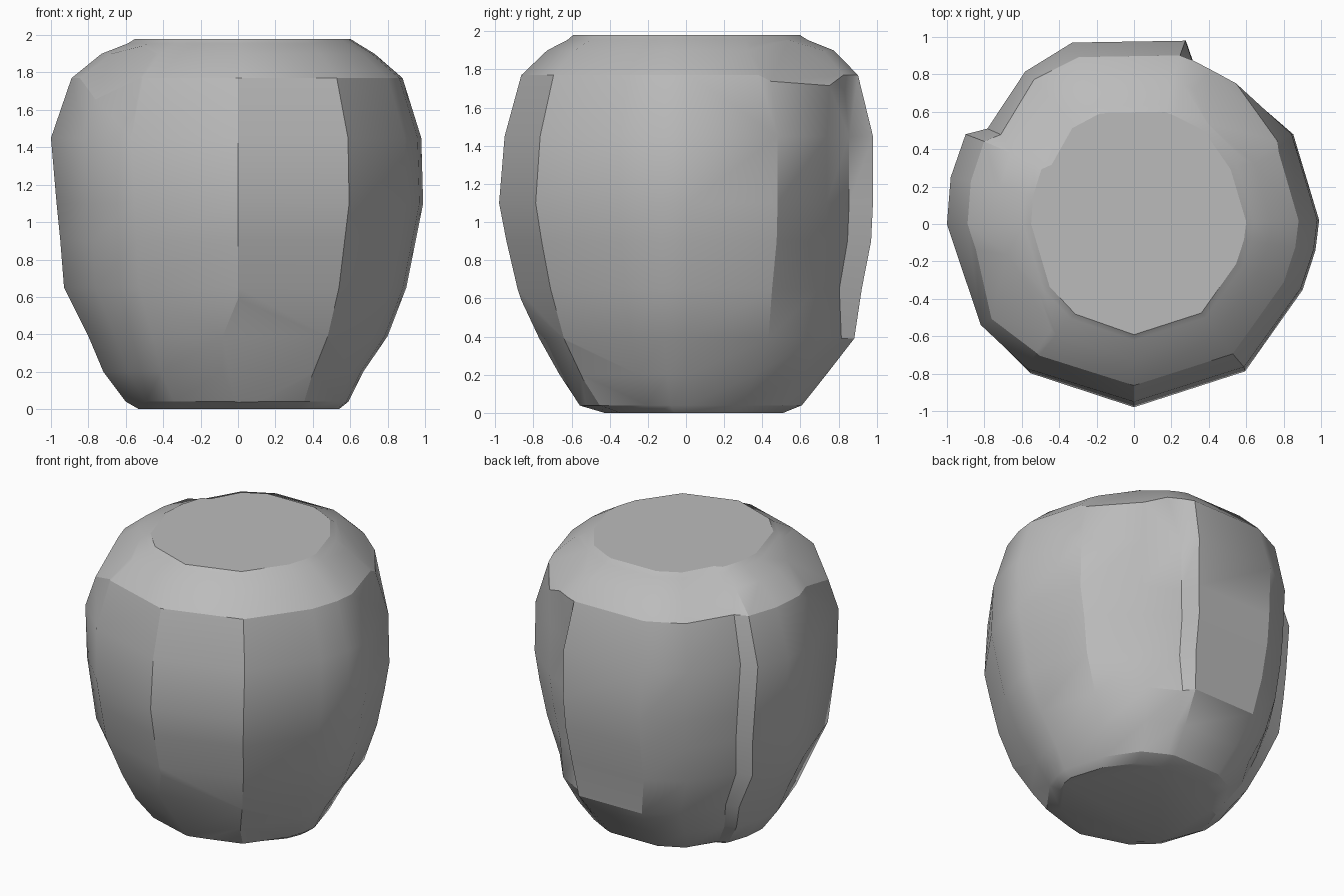
import bpy
import bmesh
import math
from mathutils import Vector

default_cube = bpy.data.objects.get("Cube")
if default_cube:
    bpy.data.objects.remove(default_cube, do_unlink=True)

# One plain stone colour
stone = bpy.data.materials.new("stone_grey")
stone.use_nodes = True
grey = (0.5, 0.5, 0.5, 1.0)
stone.diffuse_color = grey
stone.node_tree.nodes["Principled BSDF"].inputs["Base Color"].default_value = grey

# Irregular outline at the widest: x, y, and how deep a cleft sinks there
outline = [(0, -.97, 0), (.6, -.78, 0), (.91, -.35, 0), (.98, -.14, 0), (1, .02, 0),
           (.86, .48, 0), (.62, .82, .1), (.36, .95, .1), (.28, .98, 0), (-.33, .97, 0),
           (-.6, .84, .03), (-.8, .52, .02), (-.9, .48, 0), (-.98, .25, 0),
           (-1, 0, 0), (-.82, -.55, 0), (-.57, -.79, 0)]

# Height, then reach to right, left, front and back
rings = [(0, .53, .54, .44, .52),
         (.04, .60, .59, .58, .62),
         (.2, .72, .67, .71, .75),
         (.39, .80, .80, .82, .90),
         (.65, .93, .90, .91, .94),
         (.9, .95, .95, .97, .99),
         (1.1, .97, .99, 1.01, 1),
         (1.45, 1, .98, .98, 1),
         (1.77, .89, .88, .89, .92),
         (1.9, .73, .73, .75, .79),
         (1.955, .59, .64, .64, .65),
         (1.98, .55, .60, .61, .61)]


def ring_point(point, ring):
    x, y, cleft = point
    z, right, left, front, back = ring
    inset = 1 - cleft * max(0, min(1, (z - .2) / .4, (1.77 - z) / .3))
    return Vector((x * inset * (left if x > 0 else right),
                   y * inset * (back if y > 0 else front), z))


def cut_facet(bm, point, normal):
    """Chip a flat facet off the stone and close the cut."""
    geometry = bm.verts[:] + bm.edges[:] + bm.faces[:]
    result = bmesh.ops.bisect_plane(bm, geom=geometry, dist=0.0001, plane_co=point,
                                    plane_no=Vector(normal).normalized(), clear_outer=True)
    edges = [e for e in result["geom_cut"] if isinstance(e, bmesh.types.BMEdge)]
    bmesh.ops.holes_fill(bm, edges=[e for e in edges if e.is_boundary], sides=0)


# Boulder body lofted between the rings
bm = bmesh.new()
loops = [[bm.verts.new(ring_point(p, ring)) for p in outline] for ring in rings]
for low, high in zip(loops, loops[1:]):
    for i in range(len(outline)):
        j = (i + 1) % len(outline)
        bm.faces.new((low[i], low[j], high[j], high[i]))
bm.faces.new(reversed(loops[0]))
bm.faces.new(loops[-1])

# Chipped facets around the foot and shoulder
cut_facet(bm, (.1, -.53, .04), (.2, -.87, -.49))
cut_facet(bm, (-.53, -.48, .17), (-.55, -.5, -.7))
cut_facet(bm, (.61, -.36, .2), (.75, -.4, -.55))
cut_facet(bm, (.62, .52, 1.8), (.55, .45, .75))
cut_facet(bm, (-.68, -.42, 1.77), (-.6, -.35, .7))

bmesh.ops.recalc_face_normals(bm, faces=bm.faces[:])
mesh = bpy.data.meshes.new("boulder")
bm.to_mesh(mesh)
bm.free()
mesh.materials.append(stone)
boulder = bpy.data.objects.new("boulder", mesh)
bpy.context.collection.objects.link(boulder)

# Soft facets with crisp edges at the clefts
bpy.ops.object.select_all(action="DESELECT")
boulder.select_set(True)
bpy.context.view_layer.objects.active = boulder
bpy.ops.object.shade_smooth_by_angle(angle=math.radians(28))
